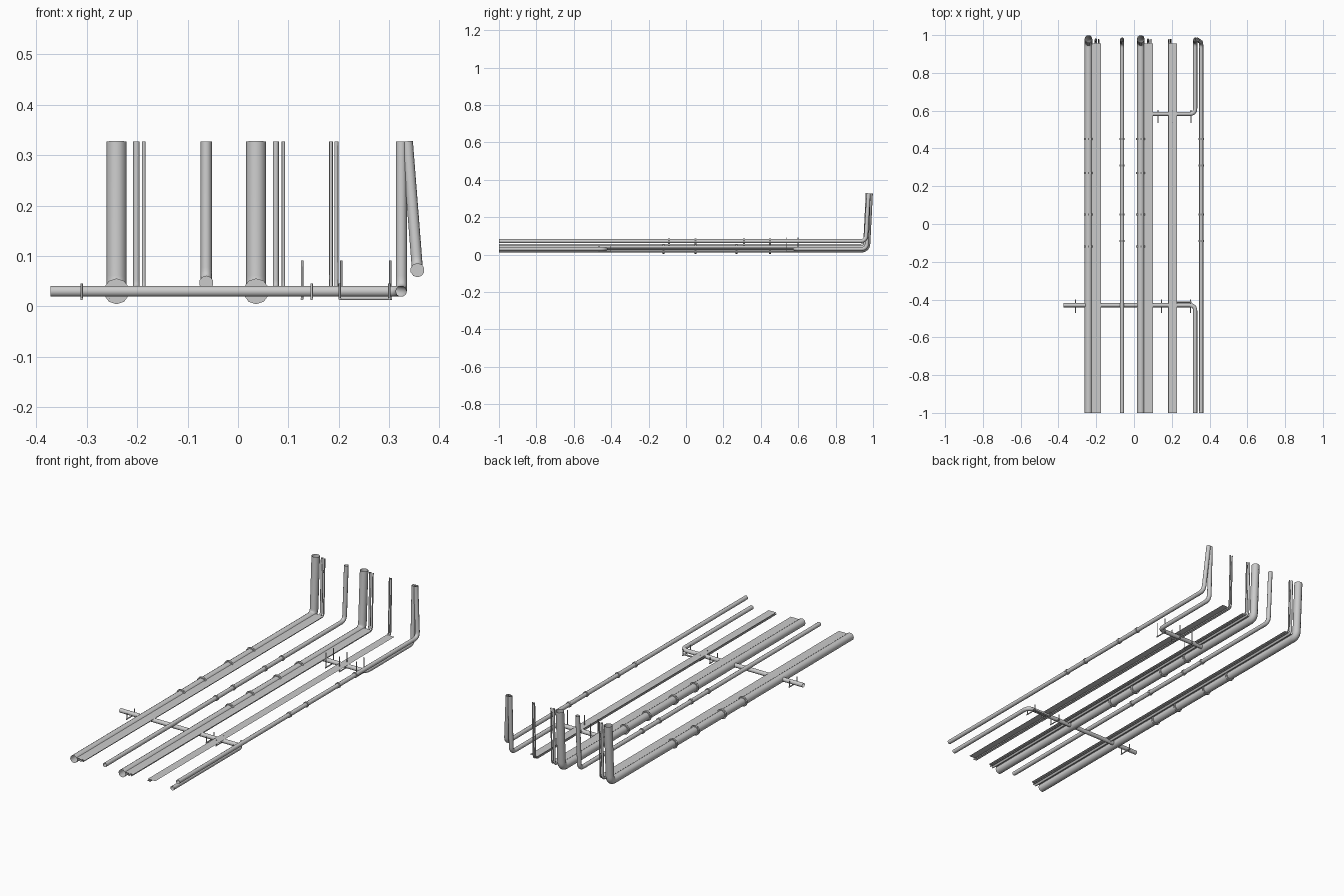
import bpy
import math
from mathutils import Vector

cube = bpy.data.objects.get("Cube")
if cube:
    bpy.data.objects.remove(cube, do_unlink=True)

TOP = 0.327
FRONT = -1.0


def rounded(points, bend, steps=6):
    """Replace each inner corner of a path with a smooth bend."""
    pts = [Vector(p) for p in points]
    path = [pts[0]]
    for a, b, c in zip(pts, pts[1:], pts[2:]):
        start = b + (a - b).normalized() * bend
        end = b + (c - b).normalized() * bend
        for i in range(steps + 1):
            t = i / steps
            path.append(start * (1 - t) ** 2 + b * 2 * t * (1 - t) + end * t * t)
    return path + [pts[-1]]


def tube(name, points, radius, bend=0.03, res=3, caps=False):
    curve = bpy.data.curves.new(name, 'CURVE')
    curve.dimensions = '3D'
    curve.bevel_depth = radius
    curve.bevel_resolution = res
    curve.use_fill_caps = caps
    path = rounded(points, bend)
    spline = curve.splines.new('POLY')
    spline.points.add(len(path) - 1)
    for point, co in zip(spline.points, path):
        point.co = (*co, 1)
    spline.use_smooth = True
    obj = bpy.data.objects.new(name, curve)
    bpy.context.collection.objects.link(obj)
    return obj


def couplings(name, x, z, radius, ys):
    """Thin raised collars along a straight run."""
    for y in ys:
        bpy.ops.mesh.primitive_cylinder_add(
            vertices=10, radius=radius, depth=0.01,
            location=(x, y, z), rotation=(math.pi / 2, 0, 0))
        bpy.context.object.name = name


def hanger(name, x, y, top):
    """Pair of rods joined by a bar beneath a cross pipe."""
    half = 0.03
    for side in (-1, 1):
        rod_y = y + side * half
        tube(name + "_rod", [(x, rod_y, 0.014), (x, rod_y, top)],
             0.0025, res=1, caps=True)
    tube(name + "_bar", [(x, y - half - 0.005, 0.015), (x, y + half + 0.005, 0.015)],
         0.003, res=1, caps=True)


# Large and small long pipes that turn up at the back
WIDE = (0.45, 0.27, 0.05, -0.12)
NARROW = (0.45, 0.31, 0.05, -0.09)
runs = [
    ("right_main_pipe", -0.241, 0.03, 0.02, -0.241, 0.98, WIDE),
    ("centre_main_pipe", 0.036, 0.03, 0.02, 0.036, 0.98, WIDE),
    ("small_pipe", -0.063, 0.047, 0.011, -0.063, 0.976, NARROW),
    ("left_raised_pipe", 0.356, 0.072, 0.011, 0.336, 0.976, NARROW),
]
for name, x, z, r, top_x, top_y, ys in runs:
    tube(name, [(x, FRONT, z), (x, top_y - 0.015, z), (top_x, top_y, TOP)], r)
    couplings(name + "_coupling", x, z, r * 1.28, ys)

# Cable trays with two conduits below each
trays = [
    ("right_tray", -0.225, -0.175, ((-0.2015, 0.0065), (-0.187, 0.0035))),
    ("centre_tray", 0.05, 0.10, ((0.075, 0.006), (0.09, 0.0035))),
    ("left_tray", 0.183, 0.227, ((0.1845, 0.0035), (0.195, 0.004))),
]
for name, x0, x1, conduits in trays:
    mesh = bpy.data.meshes.new(name)
    z, back = 0.041, 0.955
    mesh.from_pydata([(x0, FRONT, z), (x1, FRONT, z), (x1, back, z), (x0, back, z)],
                     [], [(0, 1, 2, 3)])
    bpy.context.collection.objects.link(bpy.data.objects.new(name, mesh))
    for x, r in conduits:
        tube(name + "_conduit", [(x, FRONT, 0.033), (x, 0.968, 0.033), (x, 0.976, TOP)],
             r, bend=0.02, res=2)

# Cross pipes and their left-hand runs
LEFT, Z = 0.324, 0.03
FRONT_Y, BACK_Y = -0.43, 0.583
tube("front_cross_pipe", [(LEFT, FRONT, Z), (LEFT, FRONT_Y, Z), (-0.372, FRONT_Y, Z)], 0.011)
tube("back_cross_pipe", [(0.035, BACK_Y, Z), (LEFT, BACK_Y, Z),
                         (LEFT, 0.966, Z), (LEFT, 0.976, TOP)], 0.011)

# Hangers and the thin strut beside the front cross pipe
for x in (-0.31, 0.146, 0.202, 0.3):
    hanger("front_hanger", x, FRONT_Y - 0.005, 0.045)
for x in (0.127, 0.205, 0.302):
    hanger("back_hanger", x, BACK_Y - 0.014, 0.091)
tube("front_strut", [(0.2, -0.413, 0.016), (0.305, -0.413, 0.016)], 0.004, res=1, caps=True)
